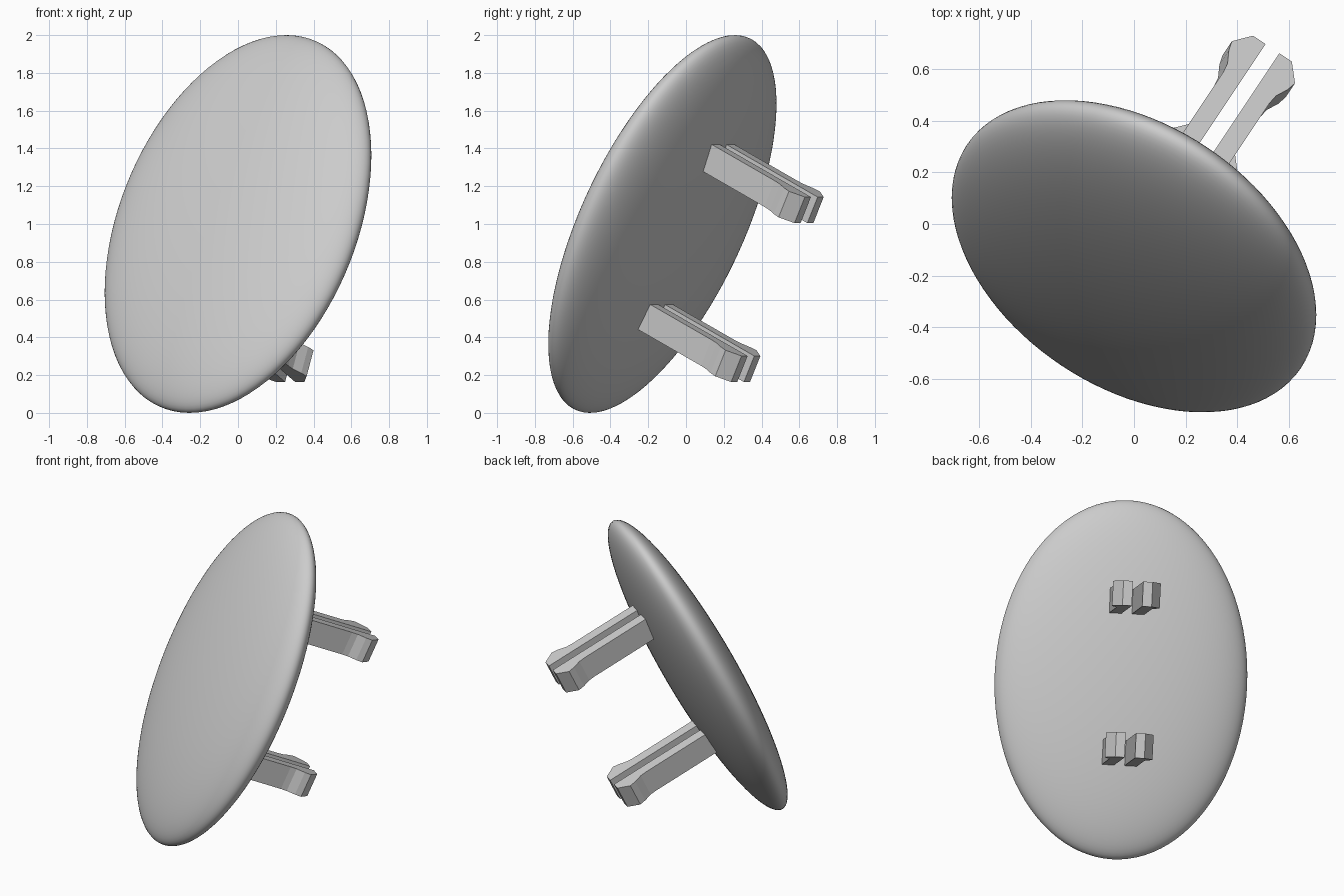
import bpy
import bmesh
from math import radians
from mathutils import Matrix, Vector

cube = bpy.data.objects.get("Cube")
if cube:
    bpy.data.objects.remove(cube)

# One plain grey for the whole model
grey = bpy.data.materials.new("light_grey")
grey.use_nodes = True
colour = (0.6, 0.6, 0.6, 1)
grey.diffuse_color = colour
grey.node_tree.nodes["Principled BSDF"].inputs["Base Color"].default_value = colour

# Shared pose: local y points out of the back, local z along the oval
pose = (Matrix.Translation((0, -0.125, 1))
        @ Matrix.Rotation(radians(-33.7), 4, 'Z')
        @ Matrix.Rotation(radians(-25.6), 4, 'X'))


def add_object(name, bm, smooth=False):
    bmesh.ops.recalc_face_normals(bm, faces=bm.faces)
    for face in bm.faces:
        face.smooth = smooth
    mesh = bpy.data.meshes.new(name)
    bm.to_mesh(mesh)
    bm.free()
    mesh.materials.append(grey)
    obj = bpy.data.objects.new(name, mesh)
    obj.matrix_world = pose
    bpy.context.collection.objects.link(obj)


# Domed oval cap: a flattened sphere with its poles front and back
bm = bmesh.new()
bmesh.ops.create_uvsphere(bm, u_segments=96, v_segments=48, radius=1)
bmesh.ops.rotate(bm, verts=bm.verts, matrix=Matrix.Rotation(radians(90), 3, 'X'))
bmesh.ops.scale(bm, verts=bm.verts, vec=(0.778, 0.193, 1.105))
add_object("oval_cap", bm, smooth=True)

# Snap prong outline: straight shaft, flared catch, chamfered tip
outline = [(0.032, 0.05), (0.108, 0.05), (0.108, 0.61), (0.113, 0.65),
           (0.137, 0.70), (0.147, 0.74), (0.09, 0.81), (0.032, 0.81)]
height = 0.153


def add_prong(name, side, level):
    bm = bmesh.new()
    base = level - height / 2
    face = bm.faces.new([bm.verts.new((side * x, y, base)) for x, y in outline])
    grown = bmesh.ops.extrude_face_region(bm, geom=[face])["geom"]
    top = [v for v in grown if isinstance(v, bmesh.types.BMVert)]
    bmesh.ops.translate(bm, verts=top, vec=Vector((0, 0, height)))
    add_object(name, bm)


# Two split clips, one above the other
for row, level in (("upper", 0.47), ("lower", -0.463)):
    for label, side in (("left", 1), ("right", -1)):
        add_prong(f"{row}_{label}_prong", side, level)
